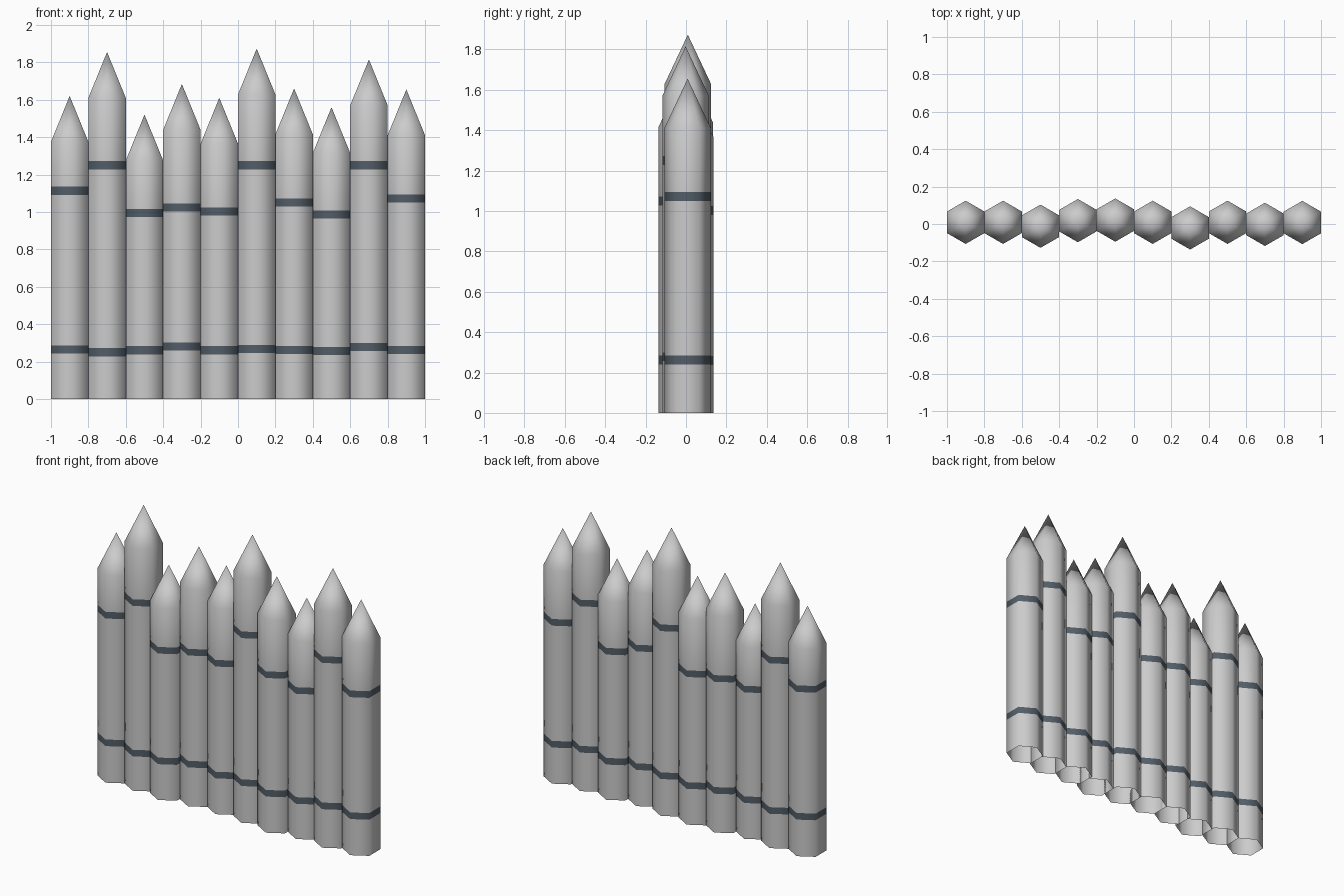
import bpy
import bmesh
from math import sin, cos, pi

cube = bpy.data.objects.get("Cube")
if cube:
    bpy.data.objects.remove(cube, do_unlink=True)


def make_material(name, color):
    mat = bpy.data.materials.new(name)
    mat.use_nodes = True
    mat.diffuse_color = color
    mat.node_tree.nodes["Principled BSDF"].inputs["Base Color"].default_value = color
    return mat


post_grey = make_material("post grey", (0.6, 0.6, 0.6, 1))
band_slate = make_material("band slate", (0.085, 0.11, 0.135, 1))

SIDES = 6
WIDTH = 0.2                           # flat to flat
RADIUS = WIDTH / 2 / cos(pi / SIDES)
POINT = 0.245                         # height of the sharpened tip
HALF_BAND = 0.022


def add_post(name, x, y, tip, low_band, high_band):
    """Open-bottomed hexagonal stake with two flush bands and a pointed tip."""
    bm = bmesh.new()
    heights = [0, low_band - HALF_BAND, low_band + HALF_BAND,
               high_band - HALF_BAND, high_band + HALF_BAND, tip - POINT]
    rings = []
    for z in heights:
        angles = [pi / 2 + 2 * pi * i / SIDES for i in range(SIDES)]
        rings.append([bm.verts.new((RADIUS * cos(a), RADIUS * sin(a), z)) for a in angles])
    apex = bm.verts.new((0, 0, tip))

    # shaft walls, every second section is a band
    for level, (low, high) in enumerate(zip(rings, rings[1:])):
        for i in range(SIDES):
            j = (i + 1) % SIDES
            face = bm.faces.new((low[i], low[j], high[j], high[i]))
            face.material_index = level % 2
    # sharpened tip
    for i in range(SIDES):
        bm.faces.new((rings[-1][i], rings[-1][(i + 1) % SIDES], apex))
    for face in bm.faces:
        face.smooth = True

    mesh = bpy.data.meshes.new(name)
    bm.to_mesh(mesh)
    bm.free()
    mesh.materials.append(post_grey)
    mesh.materials.append(band_slate)
    post = bpy.data.objects.new(name, mesh)
    post.location = (x, y, 0)
    bpy.context.collection.objects.link(post)


# depth offset, tip height, lower band, upper band
posts = [
    (0.009, 1.62, 0.265, 1.113),
    (0.009, 1.855, 0.25, 1.25),
    (-0.012, 1.52, 0.26, 0.995),
    (0.018, 1.684, 0.28, 1.024),
    (0.021, 1.61, 0.26, 1.003),
    (0.009, 1.873, 0.267, 1.25),
    (-0.021, 1.66, 0.262, 1.05),
    (0.009, 1.56, 0.256, 0.987),
    (-0.002, 1.815, 0.278, 1.25),
    (0.008, 1.655, 0.262, 1.072),
]
for n, (y, tip, low_band, high_band) in enumerate(posts):
    add_post(f"fence_post_{n + 1}", -1 + WIDTH * (n + 0.5), y, tip, low_band, high_band)
